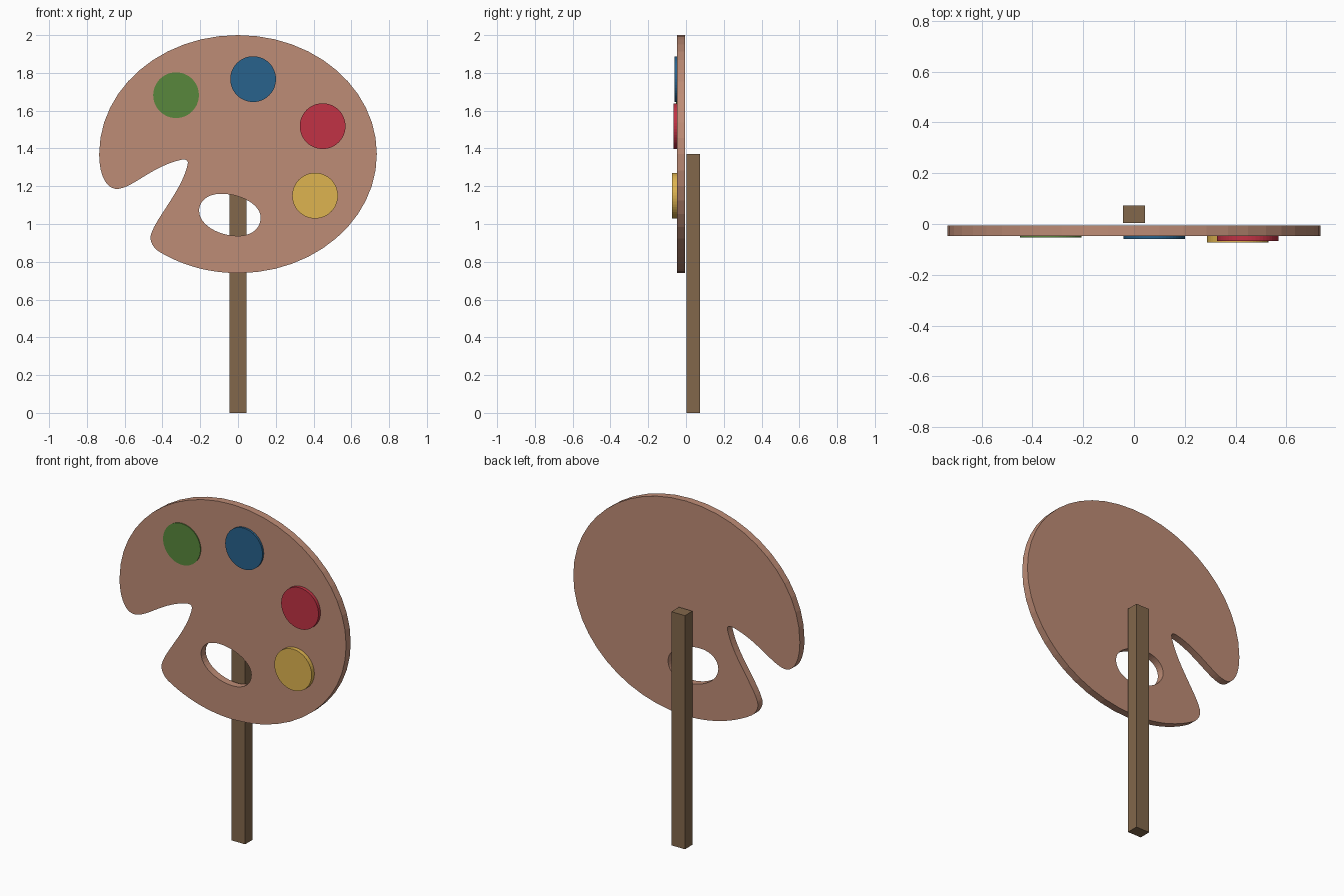
import bpy, bmesh, math
from mathutils import Vector

if "Cube" in bpy.data.objects:
    bpy.data.objects.remove(bpy.data.objects["Cube"])


def paint(obj, name, rgb):
    mat = bpy.data.materials.new(name)
    mat.diffuse_color = (*rgb, 1)
    mat.use_nodes = True
    mat.node_tree.nodes["Principled BSDF"].inputs["Base Color"].default_value = mat.diffuse_color
    obj.data.materials.append(mat)


def add_loop(curve, pts):
    # each point: (left handle, knot, right handle)
    s = curve.splines.new('BEZIER')
    s.bezier_points.add(len(pts) - 1)
    for bp, (l, c, r) in zip(s.bezier_points, pts):
        bp.handle_left_type = bp.handle_right_type = 'FREE'
        bp.co, bp.handle_left, bp.handle_right = ((*p, 0) for p in (c, l, r))
    s.use_cyclic_u = True


# palette board: outline with notch, plus thumb hole
outline = [
    ((-.406, 2), (0, 2), (.406, 2)),
    ((.735, 1.718), (.735, 1.37), (.735, 1.022)),
    ((.406, .74), (0, .74), (-.15, .74)),
    ((-.297, .78), (-.42, .855), (-.455, .88)),
    ((-.475, .92), (-.455, .96), (-.43, 1.03)),
    ((-.31, 1.17), (-.275, 1.285), (-.26, 1.33)),
    ((-.26, 1.345), (-.30, 1.34), (-.44, 1.31)),
    ((-.54, 1.21), (-.615, 1.19), (-.69, 1.165)),
    ((-.735, 1.25), (-.735, 1.37), (-.735, 1.718)),
]
thumb_hole = [
    ((-.206, 1.0), (-.206, 1.07), (-.206, 1.125)),
    ((-.155, 1.16), (-.09, 1.16), (.02, 1.16)),
    ((.12, 1.10), (.12, 1.035), (.12, .975)),
    ((.07, .937), (0, .937), (-.11, .937)),
]
curve = bpy.data.curves.new("palette_outline", 'CURVE')
curve.dimensions = '2D'
curve.fill_mode = 'BOTH'
curve.resolution_u = 12
curve.extrude = .0215
add_loop(curve, outline)
add_loop(curve, thumb_hole)
board = bpy.data.objects.new("palette_board", curve)
bpy.context.collection.objects.link(board)
board.location = (0, -.0265, 0)
board.rotation_euler = (math.pi / 2, 0, 0)
bpy.context.view_layer.objects.active = board
board.select_set(True)
bpy.ops.object.convert(target='MESH')
board = bpy.context.object
board.name = "palette_board"
bm = bmesh.new()
bm.from_mesh(board.data)
bmesh.ops.remove_doubles(bm, verts=bm.verts, dist=1e-5)
bmesh.ops.recalc_face_normals(bm, faces=bm.faces)
for f in bm.faces:
    f.smooth = False
bm.to_mesh(board.data)
bm.free()
paint(board, "board_wood", (.515, .263, .181))

# paint dabs, each a little thicker than the last
back = -.045
for name, x, z, front, rgb in (
    ("green", -.328, 1.682, -.053, (.098, .242, .045)),
    ("blue", .08, 1.767, -.06, (.021, .122, .262)),
    ("red", .448, 1.518, -.067, (.533, .032, .058)),
    ("yellow", .408, 1.15, -.073, (.730, .456, .080)),
):
    bpy.ops.mesh.primitive_cylinder_add(
        vertices=48, radius=.121, depth=back - front,
        location=(x, (back + front) / 2, z), rotation=(math.pi / 2, 0, 0))
    dab = bpy.context.object
    dab.name = name + "_paint_dab"
    paint(dab, name + "_paint", rgb)

# square post behind the board
bpy.ops.mesh.primitive_cube_add(size=1, location=(0, .038, .685))
post = bpy.context.object
post.name = "support_post"
post.scale = Vector((.088, .07, 1.37))
paint(post, "post_wood", (.223, .136, .070))
